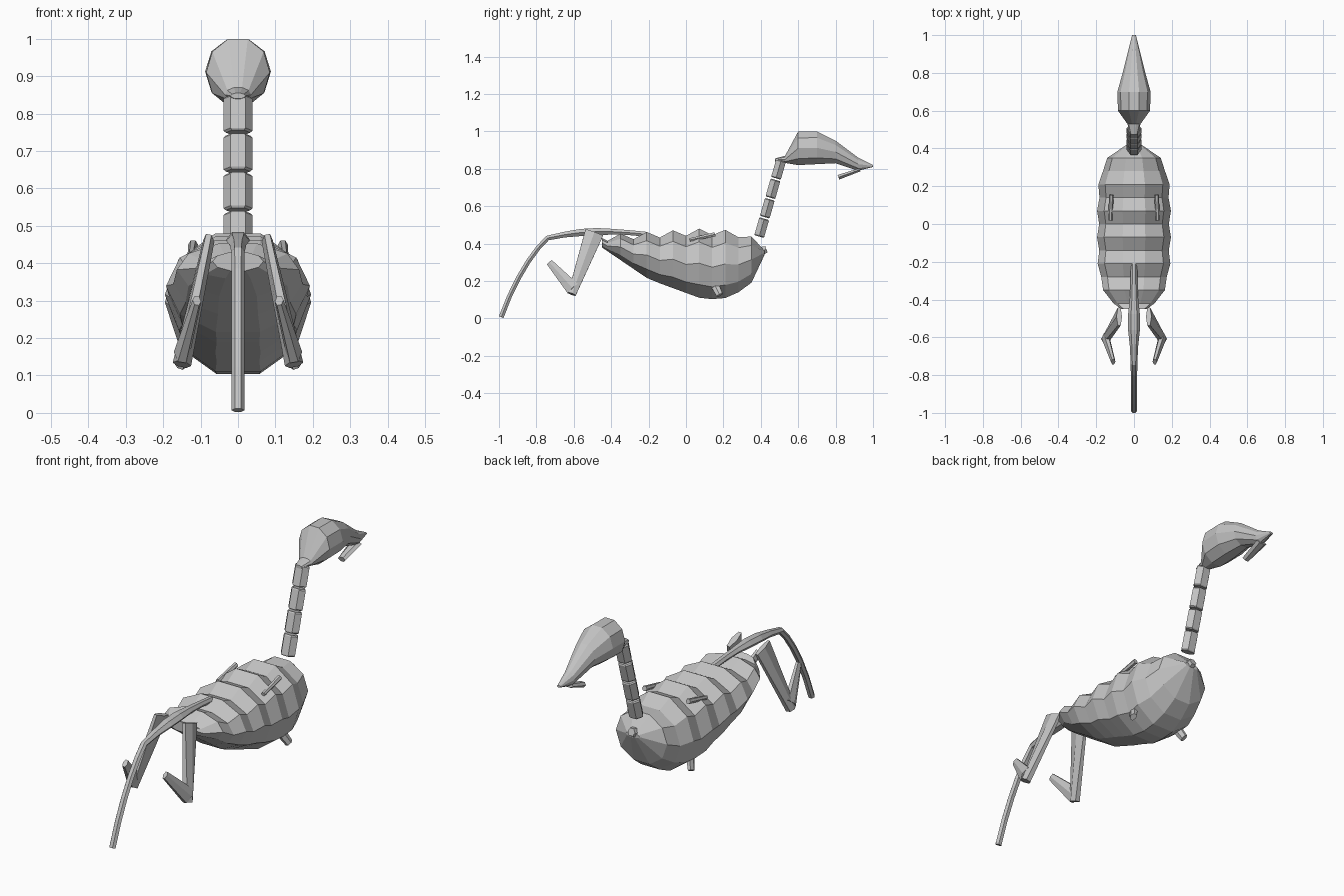
import bpy, bmesh, math
from mathutils import Vector
from mathutils.geometry import interpolate_bezier

cube = bpy.data.objects.get("Cube")
if cube:
    bpy.data.objects.remove(cube, do_unlink=True)

clay = bpy.data.materials.new("clay grey")
clay.use_nodes = True
grey = (0.55, 0.55, 0.55, 1)
clay.diffuse_color = grey
clay.node_tree.nodes["Principled BSDF"].inputs["Base Color"].default_value = grey


def loft(name, rings, sides):
    """Skin a row of elliptical rings, each (centre, side vector, up vector)."""
    bm = bmesh.new()
    loops = []
    for centre, side, up in rings:
        angles = [math.tau * i / sides for i in range(sides)]
        loops.append([bm.verts.new(centre + side * math.cos(angle) + up * math.sin(angle))
                      for angle in angles])
    for near, far in zip(loops, loops[1:]):
        for i in range(sides):
            j = (i + 1) % sides
            bm.faces.new((near[i], near[j], far[j], far[i]))
    bm.faces.new(loops[0])
    bm.faces.new(loops[-1])
    bmesh.ops.recalc_face_normals(bm, faces=bm.faces)
    mesh = bpy.data.meshes.new(name)
    bm.to_mesh(mesh)
    bm.free()
    mesh.materials.append(clay)
    obj = bpy.data.objects.new(name, mesh)
    bpy.context.collection.objects.link(obj)


def outline(keys, y):
    """Read a straight-edged outline, given as {y: value}, at any y."""
    stations = sorted(keys)
    for low, high in zip(stations, stations[1:]):
        if y <= high:
            blend = (y - low) / (high - low)
            return keys[low] + (keys[high] - keys[low]) * blend
    return keys[stations[-1]]


def upright_ring(y, half_width, top, bottom):
    """Ten-sided upright ring with flat edges at its top and bottom."""
    half_height = (top - bottom) / 2 / math.sin(math.tau / 5)
    centre = Vector((0, y, (top + bottom) / 2))
    return centre, Vector((half_width, 0, 0)), Vector((0, 0, half_height))


def tube(name, path, sizes):
    """Six-sided limb along a path; sizes are (half width, half depth) per point."""
    points = [Vector(point) for point in path]
    last = len(points) - 1
    rings = []
    for i, (point, (wide, deep)) in enumerate(zip(points, sizes)):
        tangent = (points[min(i + 1, last)] - points[max(i - 1, 0)]).normalized()
        side = Vector((1, 0, 0))
        side = (side - tangent * side.dot(tangent)).normalized()
        rings.append((point, side * wide, tangent.cross(side) * deep))
    loft(name, rings, sides=6)


# Body: rounded barrel, alternately swollen and pinched into ribs
body_top = {-0.45: 0.43, 0.1: 0.465, 0.3: 0.45, 0.42: 0.38}
body_bottom = {-0.45: 0.38, -0.2: 0.21, 0.1: 0.1, 0.22: 0.11, 0.34: 0.17, 0.42: 0.34}


def body_ring(y, swell):
    reach = (y + 0.02) / 0.445
    half_width = 0.19 * math.sqrt(1 - reach ** 4) * (1 + 0.03 * swell)
    return upright_ring(y, half_width, outline(body_top, y) + 0.017 * swell,
                        outline(body_bottom, y))


ribs = [body_ring(0.07 * k, 1 if k % 2 else -1) for k in range(-6, 7)]
loft("body", [body_ring(-0.45, 0)] + ribs, sides=10)

# Head: tall skull tapering into a long snout
head_top = {0.475: 0.855, 0.53: 0.87, 0.6: 1, 0.7: 1, 0.8: 0.95, 0.92: 0.86, 1: 0.82}
head_bottom = {0.475: 0.84, 0.6: 0.82, 0.8: 0.83, 0.92: 0.79, 1: 0.81}
head_width = {0.475: 0.02, 0.53: 0.035, 0.6: 0.085, 0.7: 0.088, 0.8: 0.06, 1: 0.01}
stations = sorted({**head_top, **head_bottom, **head_width})
loft("head", [upright_ring(y, outline(head_width, y), outline(head_top, y),
                           outline(head_bottom, y)) for y in stations], sides=10)
tube("lower_jaw", [(0, 0.93, 0.795), (0, 0.815, 0.755)], [(0.03, 0.01), (0.02, 0.015)])

# Neck: four separate bevelled segments above a knob on the body
neck_base, neck_tip = Vector((0, 0.39, 0.435)), Vector((0, 0.51, 0.85))
end_size, middle_size = (0.033, 0.027), (0.039, 0.031)
for n in range(4):
    path = [neck_base.lerp(neck_tip, (n + part) / 4) for part in (0.03, 0.08, 0.9, 0.95)]
    tube(f"neck_segment_{n + 1}", path, [end_size, middle_size, middle_size, end_size])
tube("neck_socket", [(0, 0.39, 0.355), (0, 0.43, 0.37)], [(0.03, 0.03), (0.02, 0.02)])

# Tail: lies along the back, swells over the hips, then arcs to the ground
hip, bend = Vector((0, -0.21, 0.45)), Vector((0, -0.74, 0.43))
tail_path = interpolate_bezier(hip, (0, -0.4, 0.47), (0, -0.55, 0.475), bend, 7)
tail_path += interpolate_bezier(bend, (0, -0.82, 0.36), (0, -0.92, 0.2),
                                (0, -0.988, 0.007), 6)[1:]
tail_sizes = []
for point in tail_path:
    swelling = math.exp(-((point.y + 0.52) / 0.12) ** 2)
    tail_sizes.append((0.017 + 0.016 * swelling, 0.015 + 0.008 * swelling))
tube("tail", tail_path, tail_sizes)

# Paired limbs: start, end, start size, end size
limbs = {
    "thigh": ((0.078, -0.49, 0.46), (0.15, -0.61, 0.13), (0.015, 0.058), (0.025, 0.025)),
    "lower_leg": ((0.15, -0.605, 0.16), (0.11, -0.73, 0.3), (0.022, 0.043), (0.012, 0.02)),
    "front_stub": ((0.1, 0.12, 0.25), (0.155, 0.18, 0.125), (0.018, 0.034), (0.015, 0.02)),
    "back_spur": ((0.125, 0.02, 0.42), (0.12, 0.155, 0.45), (0.01, 0.01), (0.013, 0.013)),
}
for side_name, sign in (("left", 1), ("right", -1)):
    for limb, (start, end, start_size, end_size) in limbs.items():
        path = [(sign * x, y, z) for x, y, z in (start, end)]
        tube(f"{side_name}_{limb}", path, [start_size, end_size])
